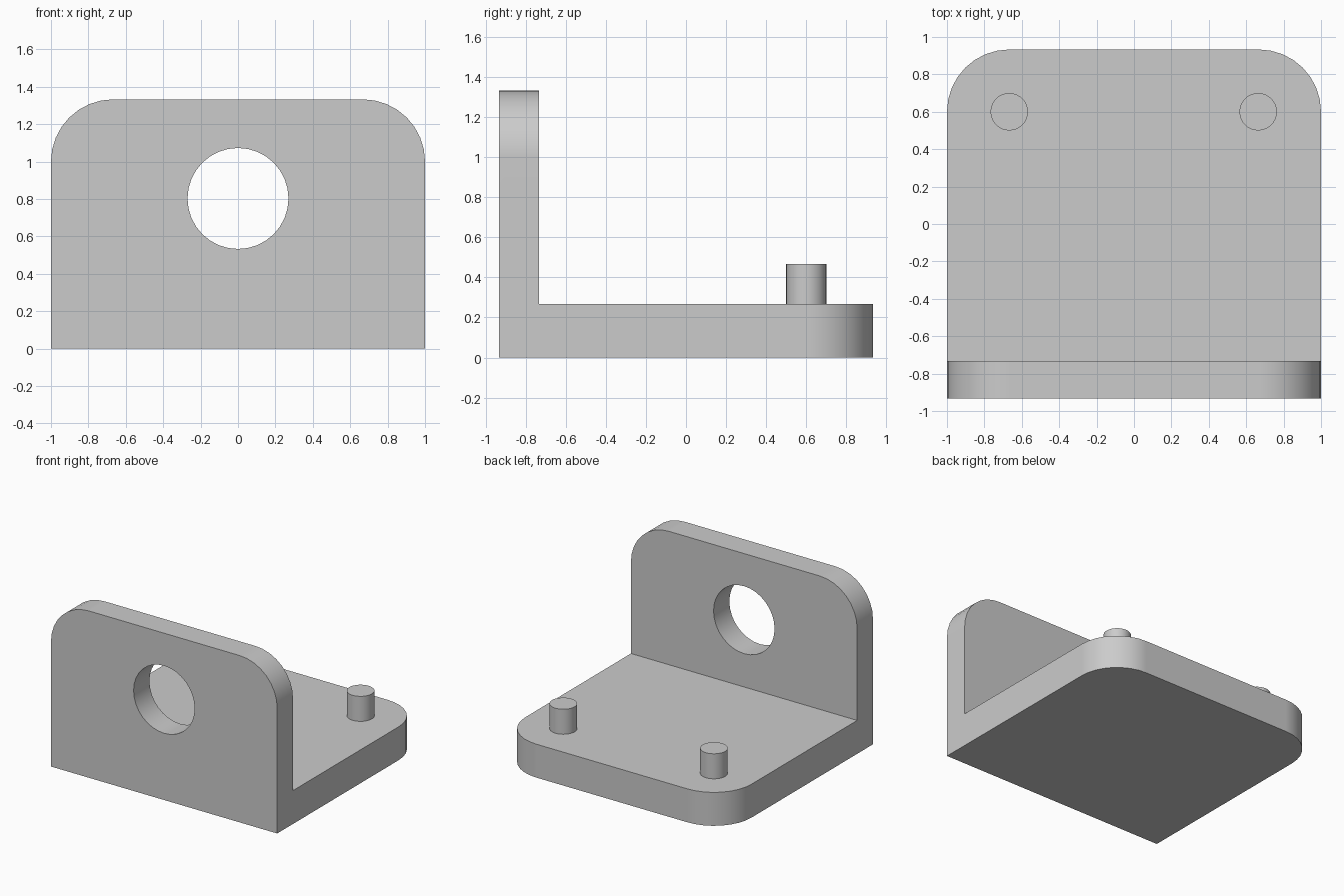
import bpy, bmesh, math
from mathutils import Matrix

cube = bpy.data.objects.get("Cube")
if cube:
    bpy.data.objects.remove(cube, do_unlink=True)

HALF_W, HALF_D = 1.0, 0.933
HEIGHT, BASE_TOP, WALL_BACK = 1.333, 0.267, -0.733
CORNER = 0.333

grey = bpy.data.materials.new("light grey")
grey.use_nodes = True
grey.diffuse_color = (0.6, 0.6, 0.6, 1)
grey.node_tree.nodes["Principled BSDF"].inputs["Base Color"].default_value = (0.6, 0.6, 0.6, 1)


def add_object(name, bm):
    bmesh.ops.recalc_face_normals(bm, faces=bm.faces)
    mesh = bpy.data.meshes.new(name)
    bm.to_mesh(mesh)
    bm.free()
    mesh.materials.append(grey)
    obj = bpy.data.objects.new(name, mesh)
    bpy.context.collection.objects.link(obj)
    return obj


def cylinder(name, radius, depth, matrix):
    bm = bmesh.new()
    bmesh.ops.create_cone(bm, cap_ends=True, segments=32, radius1=radius,
                          radius2=radius, depth=depth, matrix=matrix)
    return add_object(name, bm)


def activate(obj):
    bpy.ops.object.select_all(action='DESELECT')
    obj.select_set(True)
    bpy.context.view_layer.objects.active = obj


def smooth(obj):
    activate(obj)
    bpy.ops.object.shade_smooth_by_angle(angle=math.radians(30))


# L-shaped bracket: side profile extruded across the width
profile = [(-HALF_D, 0), (HALF_D, 0), (HALF_D, BASE_TOP),
           (WALL_BACK, BASE_TOP), (WALL_BACK, HEIGHT), (-HALF_D, HEIGHT)]
bm = bmesh.new()
side = bm.faces.new([bm.verts.new((-HALF_W, y, z)) for y, z in profile])
extruded = bmesh.ops.extrude_face_region(bm, geom=[side], use_keep_orig=True)
moved = [g for g in extruded["geom"] if isinstance(g, bmesh.types.BMVert)]
bmesh.ops.translate(bm, verts=moved, vec=(2 * HALF_W, 0, 0))
bmesh.ops.recalc_face_normals(bm, faces=bm.faces)

# Rounded corners at the wall top and the base back
corners = []
for e in bm.edges:
    a, b = (v.co for v in e.verts)
    along_x = abs(a.x - b.x) > 0.01
    at_top = min(a.z, b.z) > HEIGHT - 0.01
    at_back = min(a.y, b.y) > HALF_D - 0.01
    if not along_x and (at_top or at_back):
        corners.append(e)
bmesh.ops.bevel(bm, geom=corners, offset=CORNER, segments=8, profile=0.5,
                affect='EDGES')
bracket = add_object("bracket", bm)

# Round hole through the wall
cutter = cylinder("hole_cutter", 0.27, 0.6,
                  Matrix.Translation((0, -0.833, 0.803)) @ Matrix.Rotation(math.pi / 2, 4, 'X'))
cutter.hide_render = True
cut = bracket.modifiers.new("hole", 'BOOLEAN')
cut.operation = 'DIFFERENCE'
cut.solver = 'EXACT'
cut.object = cutter
activate(bracket)
bpy.ops.object.modifier_apply(modifier=cut.name)
bpy.data.objects.remove(cutter, do_unlink=True)
smooth(bracket)
weighted = bracket.modifiers.new("weighted normals", 'WEIGHTED_NORMAL')
weighted.keep_sharp = True

# Two locating pegs on the base
for name, x in (("left_peg", 0.664), ("right_peg", -0.667)):
    smooth(cylinder(name, 0.1, 0.22, Matrix.Translation((x, 0.6, 0.357))))
